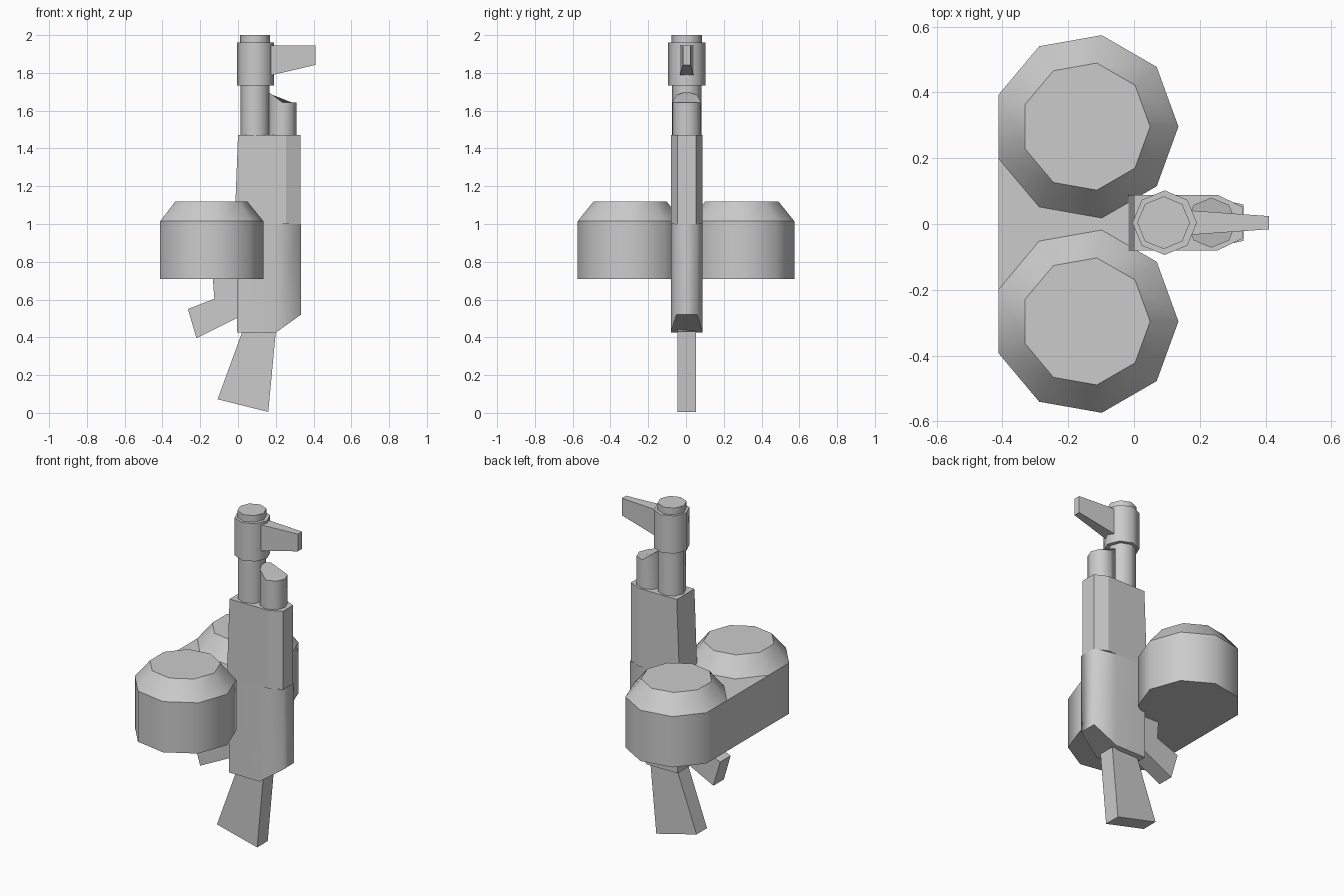
import bpy, bmesh, math

cube = bpy.data.objects.get("Cube")
if cube:
    bpy.data.objects.remove(cube, do_unlink=True)

grey = bpy.data.materials.new("plain grey")
grey.use_nodes = True
colour = (0.6, 0.6, 0.6, 1)
grey.diffuse_color = colour
grey.node_tree.nodes["Principled BSDF"].inputs["Base Color"].default_value = colour

MID = 0.004   # y of the centre plane of the rifle


def loft(name, rings, smooth_columns=()):
    """Skin closed rings of equal length and cap both ends.
    Lengthwise edges listed in smooth_columns are shaded smooth."""
    bm = bmesh.new()
    rows = [[bm.verts.new(p) for p in ring] for ring in rings]
    n = len(rows[0])
    for low, high in zip(rows, rows[1:]):
        for i in range(n):
            j = (i + 1) % n
            bm.faces.new((low[i], low[j], high[j], high[i]))
    bm.faces.new(rows[0][::-1])
    bm.faces.new(rows[-1])
    bmesh.ops.recalc_face_normals(bm, faces=bm.faces)
    for f in bm.faces:
        f.smooth = True
    for e in bm.edges:
        e.smooth = False
    for low, high in zip(rows, rows[1:]):
        for i in smooth_columns:
            bm.edges.get((low[i], high[i])).smooth = True
    mesh = bpy.data.meshes.new(name)
    bm.to_mesh(mesh)
    bm.free()
    mesh.materials.append(grey)
    ob = bpy.data.objects.new(name, mesh)
    bpy.context.collection.objects.link(ob)
    return ob


def circle(cx, cy, r, z, sides):
    steps = [math.tau * i / sides for i in range(sides)]
    return [(cx + r * math.cos(a), cy + r * math.sin(a), z) for a in steps]


def turned(name, cx, cy, profile, sides=8):
    rings = [circle(cx, cy, r, z, sides) for r, z in profile]
    return loft(name, rings, range(sides))


def plate(name, outline, half):
    """Side outline in x, z given a thickness in y."""
    return loft(name, [[(x, MID + s * half, z) for x, z in outline] for s in (-1, 1)])


def body_ring(back, shoulder, front, half, nose, z, z_nose):
    """Six-sided section with the two front corners cut."""
    pts = [(back, -half, z), (shoulder, -half, z), (front, -nose, z_nose),
           (front, nose, z_nose), (shoulder, half, z), (back, half, z)]
    return [(x, MID + y, h) for x, y, h in pts]


# Receiver with sloped lower front, and handguard above it
loft("receiver", [body_ring(-0.005, 0.2, 0.333, 0.084, 0.055, 0.425, 0.52),
                  body_ring(-0.005, 0.2, 0.333, 0.084, 0.055, 1.0, 1.0)],
     smooth_columns=(1, 2, 3, 4))
loft("handguard", [body_ring(-0.018, 0.255, 0.33, 0.084, 0.048, 1.0, 1.0),
                   body_ring(0.0, 0.255, 0.33, 0.084, 0.048, 1.47, 1.47)])

# Barrel, collar and muzzle tip
turned("barrel", 0.09, MID, [(0.078, 1.4), (0.078, 1.75)])
turned("muzzle_collar", 0.093, MID, [(0.098, 1.733), (0.098, 1.96)])
turned("muzzle_tip", 0.09, MID, [(0.08, 1.95), (0.08, 2.0)])

# Gas tube with its top cut at a slant next to the barrel
tube_top = [(x, y, max(1.642, 1.7 - 0.75 * (x - 0.16)))
            for x, y, z in circle(0.235, MID, 0.076, 0, 8)]
loft("gas_tube", [circle(0.235, MID, 0.076, 1.4, 8), tube_top], range(8))

# Tapered front sight
def sight_ring(x, half, low, high):
    return [(x, MID + y, z) for y, z in
            ((-half, low), (half, low), (half, high), (-half, high))]

loft("front_sight", [sight_ring(0.13, 0.04, 1.777, 1.945),
                     sight_ring(0.41, 0.02, 1.842, 1.945)])

# Shoulder stock, grip and the block joining the magazine
plate("stock", [(0.03, 0.45), (0.2, 0.43), (0.16, 0.005), (-0.108, 0.072)], 0.05)
plate("grip", [(0.02, 0.66), (-0.265, 0.55), (-0.22, 0.395), (0.02, 0.515)], 0.05)
plate("magazine_block", [(0.02, 0.6), (-0.125, 0.6), (-0.136, 0.75), (0.02, 0.75)], 0.045)

# Twin drum magazine with a bridge between the drums
for side, label in ((1, "back"), (-1, "front")):
    turned(label + "_drum", -0.147, side * 0.296,
           [(0.282, 0.71), (0.282, 1.015), (0.196, 1.12)], sides=9)
plate("drum_bridge", [(-0.412, 0.71), (0.0, 0.71), (0.0, 1.015), (-0.412, 1.015)], 0.25)
